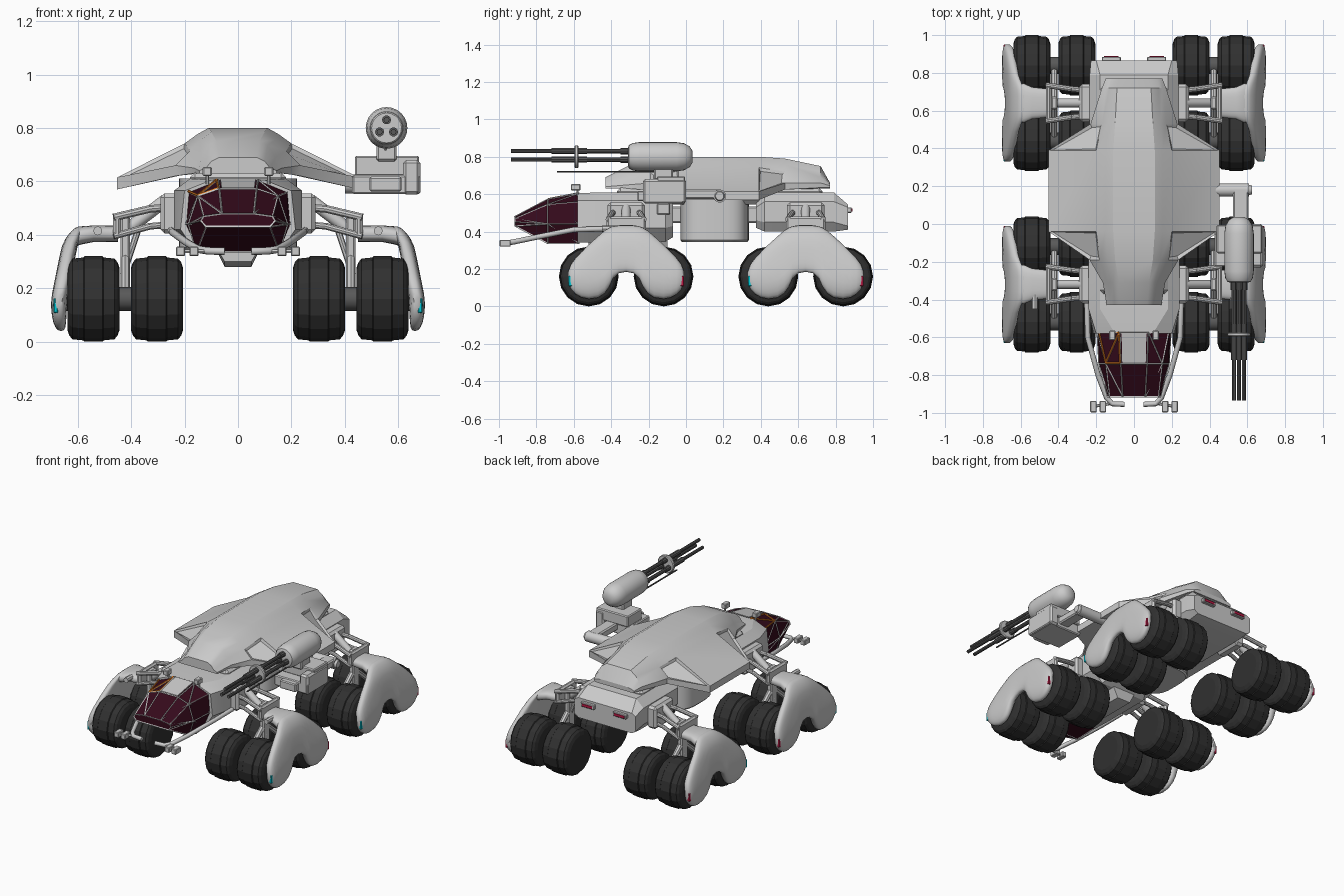
import bpy, bmesh, math
from mathutils import Vector

if "Cube" in bpy.data.objects:
    bpy.data.objects.remove(bpy.data.objects["Cube"])


def material(name, c):
    m = bpy.data.materials.new(name)
    m.diffuse_color = (*c, 1)
    m.use_nodes = True
    m.node_tree.nodes["Principled BSDF"].inputs["Base Color"].default_value = m.diffuse_color
    return m


TYRE = material("tyre_rubber", (0.03, 0.03, 0.03))
GLASS = material("tinted_glass", (0.035, 0.003, 0.011))
STEEL = material("dark_steel", (0.1, 0.1, 0.1))
ORANGE = material("orange_trim", (0.8, 0.22, 0.02))
CYAN = material("cyan_light", (0.0, 0.6, 0.7))
RED = material("red_light", (0.5, 0.01, 0.06))


def finish(name, bm, mat=None, angle=35):
    bmesh.ops.recalc_face_normals(bm, faces=bm.faces)
    for f in bm.faces:
        f.smooth = angle > 0
    for e in bm.edges:
        e.smooth = e.calc_face_angle(0) < math.radians(angle)
    me = bpy.data.meshes.new(name)
    bm.to_mesh(me)
    bm.free()
    ob = bpy.data.objects.new(name, me)
    bpy.context.collection.objects.link(ob)
    if mat:
        me.materials.append(mat)
    return ob


def loft_bm(rings):
    bm = bmesh.new()
    vs = [[bm.verts.new(p) for p in r] for r in rings]
    n = len(vs[0])
    for a, b in zip(vs, vs[1:]):
        for i in range(n):
            j = (i + 1) % n
            bm.faces.new((a[i], a[j], b[j], b[i]))
    bm.faces.new(vs[0])
    bm.faces.new(vs[-1])
    return bm


def sym(y, half):
    return [(x, y, z) for x, z in half] + [(-x, y, z) for x, z in reversed(half)]


def hull(name, stations, mat=None, angle=20):
    return finish(name, loft_bm([sym(y, h) for y, h in stations]), mat, angle)


def box(name, c, size, bevel=0.006, mat=None, seg=1):
    bm = bmesh.new()
    bmesh.ops.create_cube(bm, size=1)
    for v in bm.verts:
        v.co = Vector([v.co[i] * size[i] + c[i] for i in range(3)])
    if bevel:
        bmesh.ops.bevel(bm, geom=bm.edges[:], offset=bevel, segments=seg, affect='EDGES', profile=0.5)
    return finish(name, bm, mat)


def lathe(name, origin, axis, profile, n=16, mat=None, angle=35):
    q = Vector(axis).to_track_quat('Z', 'Y')
    o = Vector(origin)
    rings = [[o + q @ Vector((r * math.cos(2 * math.pi * i / n), r * math.sin(2 * math.pi * i / n), t))
              for i in range(n)] for t, r in profile]
    return finish(name, loft_bm(rings), mat, angle)


def rod(name, a, b, r, n=10, mat=None):
    d = Vector(b) - Vector(a)
    return lathe(name, a, d, [(0, r), (d.length, r)], n, mat)


def oval(n=24, p=.7):
    us = [2 * math.pi * i / n for i in range(n)]
    return [(math.copysign(abs(math.cos(u)) ** p, math.cos(u)), math.copysign(abs(math.sin(u)) ** p, math.sin(u)))
            for u in us]


# Roof shell, lofted front to back, with sunken corner panels
wide = [(.11, .80), (.15, .778), (.20, .742), (.452, .615), (.452, .57), (.20, .63)]
bm = loft_bm([sym(y, h) for y, h in [
    (-.43, [(.07, .69), (.10, .675), (.12, .65), (.145, .64), (.145, .63), (.12, .63)]),
    (-.31, [(.08, .75), (.11, .735), (.14, .69), (.165, .65), (.165, .63), (.14, .63)]),
    (-.19, [(.10, .785), (.14, .755), (.18, .715), (.235, .66), (.235, .62), (.18, .63)]),
    (-.04, wide), (.39, wide),
    (.53, [(.10, .79), (.14, .76), (.17, .72), (.23, .66), (.23, .625), (.18, .63)]),
    (.72, [(.09, .75), (.13, .72), (.15, .69), (.17, .66), (.17, .635), (.15, .63)]),
    (.77, [(.08, .66), (.12, .655), (.14, .65), (.15, .645), (.15, .635), (.14, .63)])]])
bmesh.ops.recalc_face_normals(bm, faces=bm.faces)
panels = []
for f in bm.faces:
    c = f.calc_center_median()
    if .22 < abs(c.x) < .33 and c.z > .645 and (-.19 < c.y < -.04 or .39 < c.y < .53):
        panels.append(f)
bmesh.ops.inset_individual(bm, faces=panels, thickness=.018, depth=-.012)
finish("roof_shell", bm, None, 28)

# Body sections
front = [(.18, .61), (.24, .565), (.24, .42), (.17, .345)]
hull("cab_body", [(-.58, [(.10, .605), (.20, .565), (.215, .42), (.16, .34)]), (-.45, front), (-.11, front),
                  (-.07, [(.16, .60), (.21, .55), (.21, .43), (.15, .37)])])
rear = [(.18, .61), (.235, .56), (.235, .45), (.20, .40)]
hull("rear_body", [(.375, [(.17, .55), (.2, .53), (.2, .46), (.17, .42)]), (.42, rear), (.79, rear),
                   (.865, [(.20, .545), (.228, .53), (.228, .43), (.20, .41)])])
hull("keel", [(-.52, [(.08, .35), (.05, .30)]), (-.46, [(.085, .35), (.05, .28)]), (-.1, [(.085, .35), (.05, .28)])])
finish("centre_tank", loft_bm([[(k * b * .22, .153 + k * a * .183, z) for a, b in oval(40, .55)]
                               for z, k in ((.345, .96), (.355, 1), (.61, 1))]))
box("spine", (0, .18, .59), (.36, 1.1, .09), .02)
box("spine_link", (0, .15, .49), (.16, .62, .09), .01)

# Cockpit glass with frame bars
ck = [(-.57, [(.075, .605), (.185, .56), (.195, .44), (.15, .337)]),
      (-.74, [(.07, .572), (.15, .545), (.185, .44), (.155, .337)]),
      (-.915, [(.06, .48), (.13, .47), (.14, .452), (.12, .43)])]
hull("cockpit_glass", ck, GLASS, 0)
bars = hull("cockpit_frame", ck, None, 0)
bm = bmesh.new()
bm.from_mesh(bars.data)
back = [f for f in bm.faces if len(f.verts) == 8 and f.calc_center_median().y > -.6]
bmesh.ops.delete(bm, geom=back, context='FACES_ONLY')
bmesh.ops.triangulate(bm, faces=[f for f in bm.faces if len(f.verts) == 4 and abs(f.calc_center_median().x) > .01])
bm.to_mesh(bars.data)
bm.free()
w = bars.modifiers.new("bars", 'WIREFRAME')
w.thickness = .008
hull("cockpit_roof", [(-.575, [(.066, .611), (.066, .59)]), (-.735, [(.062, .578), (.062, .56)])])
q = [Vector(p) for p in [(-.08, -.575, .606), (-.185, -.575, .563), (-.15, -.735, .548), (-.074, -.735, .575)]]
for a, b in [(0, 1), (1, 2), (2, 3), (3, 0), (0, 2)]:
    rod("hatch_trim", q[a], q[b], .005, 6, ORANGE)

# Wheel profile: faceted barrel with a raised centre tread
half = [(.034, .160), (.038, .155), (.078, .151), (.090, .138), (.098, .115)]
tyre = [(-t, r) for t, r in reversed(half)] + half

# Fender stations across the bogie: dy, bottom z, top z, half thickness
web = [(0, .185, .432, .030), (.04, .177, .432, .030), (.07, .15, .428, .030), (.09, .105, .42, .030),
       (.115, .07, .405, .030), (.15, .047, .375, .030), (.20, .04, .33, .030), (.24, .048, .29, .029),
       (.27, .065, .258, .027), (.295, .092, .225, .022), (.31, .125, .185, .012)]
web = [(-d, b, t, k) for d, b, t, k in reversed(web[1:])] + web


def fender_x(z):
    return .670 - .2 * max(z - .16, 0) - 3 * max(z - .34, 0) ** 2 - 1.2 * max(.12 - z, 0) ** 2


for s in (-1, 1):
    for yc, end in ((-.32, "front"), (.64, "rear")):
        # Bogie fender and its inboard arm
        rings = []
        for dy, b, t, k in web:
            zs = [((b + t) / 2 + (t - b) / 2 * c, e) for c, e in oval()]
            rings.append([(s * (fender_x(z) + k * e), yc + dy, z) for z, e in zs])
        finish(end + "_fender", loft_bm(rings), None, 55)
        rings = [[(s * x, yc + a * c, z + b * e) for c, e in oval()]
                 for x, a, z, b in ((.45, .075, .404, .03), (.54, .085, .404, .031),
                                    (.585, .105, .398, .034), (.615, .10, .385, .03))]
        finish("fender_arm", loft_bm(rings), None, 50)
        # Wheels, axles, lights
        for d in (-1, 1):
            y = yc + d * .2
            for x in (.303, .541):
                lathe(end + "_wheel", (s * x, y, .16), (1, 0, 0), tyre, 16, TYRE, 0)
            rod("axle", (s * .38, y, .16), (s * .66, y, .16), .045, 12, STEEL)
            box("marker_light", (s * .682, yc + d * .298, .135), (.016, .022, .055), .003, CYAN if d < 0 else RED)
            # Suspension arms
            for z0, z1, r in ((.505, .465, .015), (.44, .395, .013)):
                mid = (s * .33, yc + d * .075, z0 - .008)
                rod("suspension_arm", (s * .23, yc + d * .065, z0), mid, r)
                rod("suspension_arm_outer", mid, (s * .465, yc + d * .095, z1), r)
            rod("bogie_link", (s * .422, y, .16), (s * .422, yc, .33), .018, 8)
        box("arm_mount", (s * .255, yc, .48), (.07, .20, .15), .015)
        box("arm_knuckle", (s * .452, yc, .435), (.03, .21, .09), .01)
        box("knuckle_post", (s * .422, yc, .34), (.036, .07, .26), .008)
        rod("shock", (s * .27, yc, .53), (s * .44, yc, .40), .024, 12)
        rod("shock_rod", (s * .36, yc, .46), (s * .43, yc, .25), .012, 8)
    # Nose details
    rod("fender_bolt", (s * .525, -.45, .415), (s * .525, -.34, .415), .017, 8)
    cu = bpy.data.curves.new("bumper_bar", 'CURVE')
    cu.dimensions = '3D'
    cu.bevel_depth, cu.bevel_resolution = .014, 2
    cu.use_fill_caps = True
    path = [(.25, -.42, .415), (.245, -.60, .41), (.19, -.80, .37), (.145, -.92, .345), (.115, -.952, .34), (.05, -.955, .338)]
    sp = cu.splines.new('POLY')
    sp.points.add(len(path) - 1)
    for p, (x, y, z) in zip(sp.points, path):
        p.co = (s * x, y, z, 1)
    bpy.context.collection.objects.link(bpy.data.objects.new("bumper_bar", cu))
    rod("lamp_bar", (s * .12, -.95, .338), (s * .21, -.965, .338), .008, 6)
    for x in (.165, .215):
        box("nose_lamp", (s * x, -.967, .338), (.034, .06, .036), .004)
    box("roof_lamp", (s * .115, -.59, .637), (.034, .05, .034), .004)
    rod("roof_lamp_post", (s * .115, -.58, .59), (s * .115, -.58, .63), .006, 6)
    # Tail lights
    box("tail_lamp_housing", (s * .12, .870, .515), (.10, .03, .03), .004)
    box("tail_lamp", (s * .12, .886, .515), (.075, .006, .016), 0, RED)
    box("side_block", (s * .235, -.12, .52), (.03, .07, .06), .006)

# Gun turret on the right flank
G = (.556, 0, .80)
lathe("gun_pod", G, (0, 1, 0), [(-.31, .05), (-.305, .062), (-.285, .073), (-.25, .078), (-.05, .078), (-.01, .072),
                                (.02, .055), (.036, .03)], 24)
for k in range(3):
    u = math.radians(90 + 120 * k)
    x, z = G[0] + .03 * math.cos(u), G[2] + .03 * math.sin(u)
    lathe("gun_barrel", (x, 0, z), (0, 1, 0), [(-.935, .011), (-.72, .011), (-.72, .017), (-.53, .017), (-.53, .013),
                                               (-.35, .013), (-.35, .018), (-.29, .018)], 10, STEEL)
lathe("barrel_collar", G, (0, 1, 0), [(-.595, .056), (-.59, .061), (-.58, .061), (-.575, .056)], 20)
box("gun_neck", (.556, -.12, .72), (.075, .10, .09), .008)
box("mount_upper", (.558, -.08, .658), (.24, .15, .075), .006)
box("mount_lower", (.555, -.12, .588), (.255, .21, .07), .006)
box("mount_front", (.552, -.235, .59), (.12, .05, .055), .006)
box("ammo_box", (.65, -.115, .615), (.065, .23, .13), .012)
box("mount_beam", (.565, .08, .60), (.08, .22, .05), .008)
rod("mount_pivot", (.40, .18, .59), (.61, .18, .59), .035, 16)
lathe("pivot_cap", (.61, .18, .59), (1, 0, 0), [(0, .027), (.015, .022)], 16)
rod("aiming_rod", (.552, -.69, .72), (.552, -.1, .72), .005, 6, STEEL)
